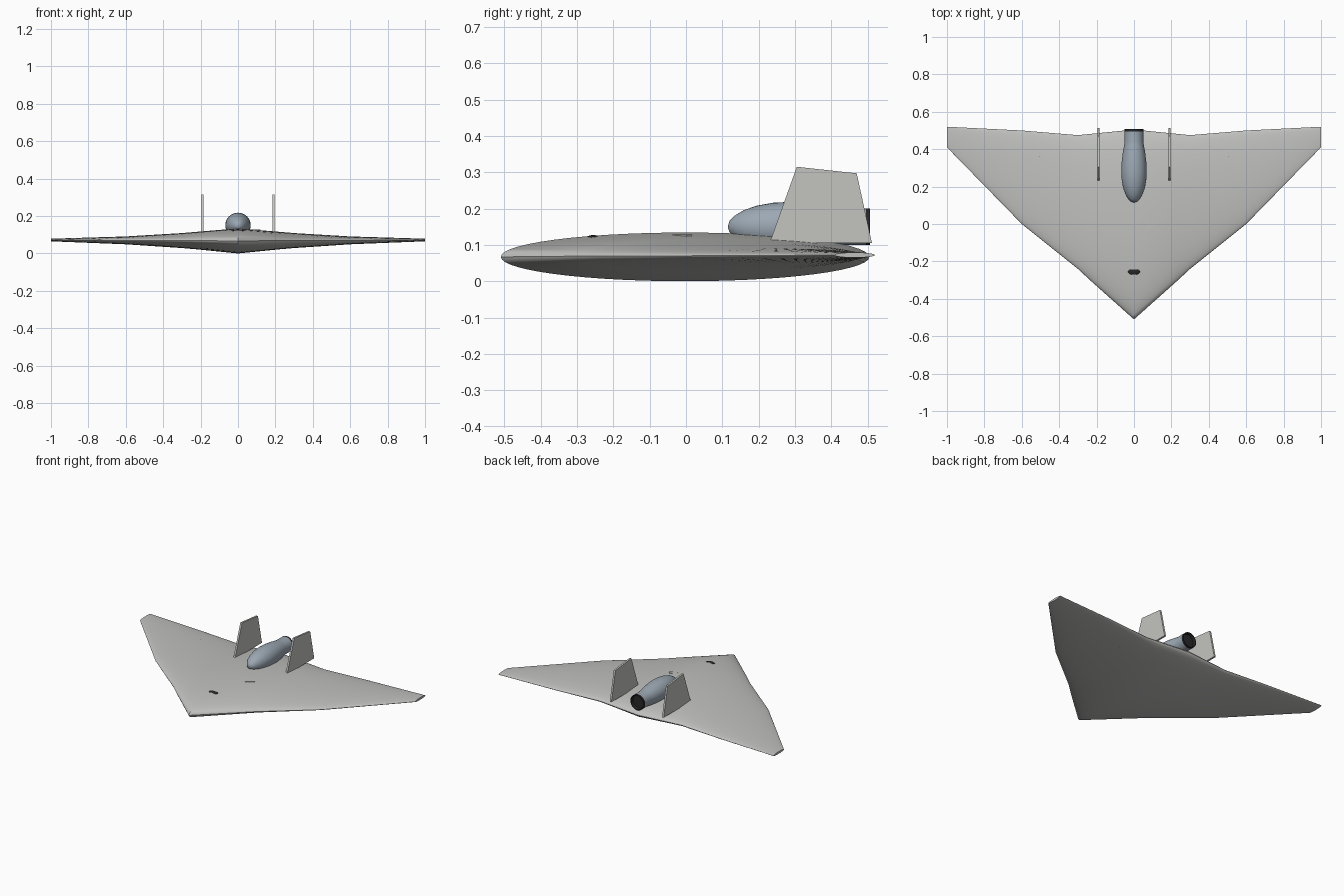
import bpy, bmesh, math
from mathutils import Matrix

cube = bpy.data.objects.get("Cube")
if cube:
    bpy.data.objects.remove(cube)


def material(name, rgb):
    m = bpy.data.materials.new(name)
    m.use_nodes = True
    m.diffuse_color = (*rgb, 1)
    m.node_tree.nodes["Principled BSDF"].inputs["Base Color"].default_value = (*rgb, 1)
    return m


GREY = material("light grey skin", (0.53, 0.53, 0.52))
FIN = material("fin grey", (0.55, 0.56, 0.53))
BLUE = material("blue grey engine", (0.33, 0.39, 0.45))
DARK = material("near black", (0.02, 0.02, 0.022))


def make_object(name, bm, mats, smooth=True):
    bmesh.ops.recalc_face_normals(bm, faces=bm.faces)
    mesh = bpy.data.meshes.new(name)
    bm.to_mesh(mesh)
    bm.free()
    for m in mats:
        mesh.materials.append(m)
    ob = bpy.data.objects.new(name, mesh)
    bpy.context.collection.objects.link(ob)
    if smooth:
        bpy.ops.object.select_all(action="DESELECT")
        ob.select_set(True)
        bpy.context.view_layer.objects.active = ob
        bpy.ops.object.shade_smooth_by_angle(angle=math.radians(35))
    return ob


# Flying wing: elliptical sections at span stations
# (span x, leading edge y, trailing edge y, mid height, half thickness)
half = [(0, -0.51, 0.505, 0.067, 0.067),
        (0.23, -0.305, 0.482, 0.069, 0.046),
        (0.3, -0.24, 0.475, 0.069, 0.04),
        (0.6, 0.0, 0.5, 0.07, 0.021),
        (1.0, 0.41, 0.52, 0.072, 0.007)]
stations = [(-x, *rest) for x, *rest in reversed(half[1:])] + half
SEAM = (0.766, 0.772)
STEPS = 28
chord = sorted([(1 - math.cos(math.pi * i / STEPS)) / 2 for i in range(STEPS + 1)] + list(SEAM))


def section(x, lead, trail, mid, thick):
    def point(f, side):
        rise = 2 * thick * math.sqrt(max(0, f * (1 - f)))
        return (x, lead + f * (trail - lead), mid + side * rise)
    return [point(f, 1) for f in chord] + [point(f, -1) for f in chord[-2:0:-1]]


bm = bmesh.new()
rings = [[bm.verts.new(p) for p in section(*s)] for s in stations]
seam_start = chord.index(SEAM[0])
count = len(rings[0])
seam_columns = (seam_start, count - seam_start - 1)
for s in range(len(rings) - 1):
    a, b = rings[s], rings[s + 1]
    outboard = min(abs(stations[s][0]), abs(stations[s + 1][0])) > 0.2
    for i in range(count):
        j = (i + 1) % count
        face = bm.faces.new((a[i], a[j], b[j], b[i]))
        # elevon hinge line
        if outboard and i in seam_columns:
            face.material_index = 1
bm.faces.new(rings[0])
bm.faces.new(rings[-1])
make_object("flying_wing", bm, [GREY, DARK])

# Engine pod: lathed profile of (y, radius), dark inside the nozzle
profile = [(0.115, 0), (0.12, 0.016), (0.135, 0.031), (0.16, 0.046), (0.195, 0.058),
           (0.24, 0.066), (0.28, 0.068), (0.33, 0.066), (0.38, 0.06), (0.42, 0.053),
           (0.44, 0.05), (0.495, 0.05), (0.507, 0.05), (0.507, 0.045), (0.49, 0.042), (0.49, 0)]
bm = bmesh.new()
SIDES = 32
previous = None
for y, r in profile:
    if r == 0:
        ring = [bm.verts.new((0, y, 0.15))] * SIDES
    else:
        ring = [bm.verts.new((r * math.cos(t), y, 0.15 + r * math.sin(t)))
                for t in (2 * math.pi * k / SIDES for k in range(SIDES))]
    if previous:
        for k in range(SIDES):
            n = (k + 1) % SIDES
            corners = list(dict.fromkeys((previous[k], previous[n], ring[n], ring[k])))
            bm.faces.new(corners)
    previous = ring
for face in bm.faces:
    face.material_index = int(face.calc_center_median().y > 0.489)
make_object("engine_pod", bm, [BLUE, DARK])

# Twin tail fins: flat extruded plates
outline = [(0.23, 0.105), (0.305, 0.315), (0.47, 0.297), (0.512, 0.105)]
for name, x in (("left_fin", 0.19), ("right_fin", -0.19)):
    bm = bmesh.new()
    plate = bm.faces.new([bm.verts.new((x - 0.006, y, z)) for y, z in outline])
    out = bmesh.ops.extrude_face_region(bm, geom=[plate])
    moved = [v for v in out["geom"] if isinstance(v, bmesh.types.BMVert)]
    bmesh.ops.translate(bm, verts=moved, vec=(0.012, 0, 0))
    make_object(name, bm, [FIN], smooth=False)

# Dark nose sensor, mostly sunk in the skin
bm = bmesh.new()
bmesh.ops.create_uvsphere(bm, u_segments=20, v_segments=10, radius=1,
                          matrix=Matrix.Translation((0, -0.255, 0.121))
                          @ Matrix.Diagonal((0.032, 0.017, 0.006, 1)))
make_object("nose_sensor", bm, [DARK])

# Small angled hatch on the upper skin
bm = bmesh.new()
bmesh.ops.create_cube(bm, size=1, matrix=Matrix.Translation((0.092, -0.01, 0.124))
                      @ Matrix.Rotation(math.radians(40), 4, "Z")
                      @ Matrix.Diagonal((0.06, 0.02, 0.008, 1)))
make_object("top_hatch", bm, [GREY], smooth=False)
